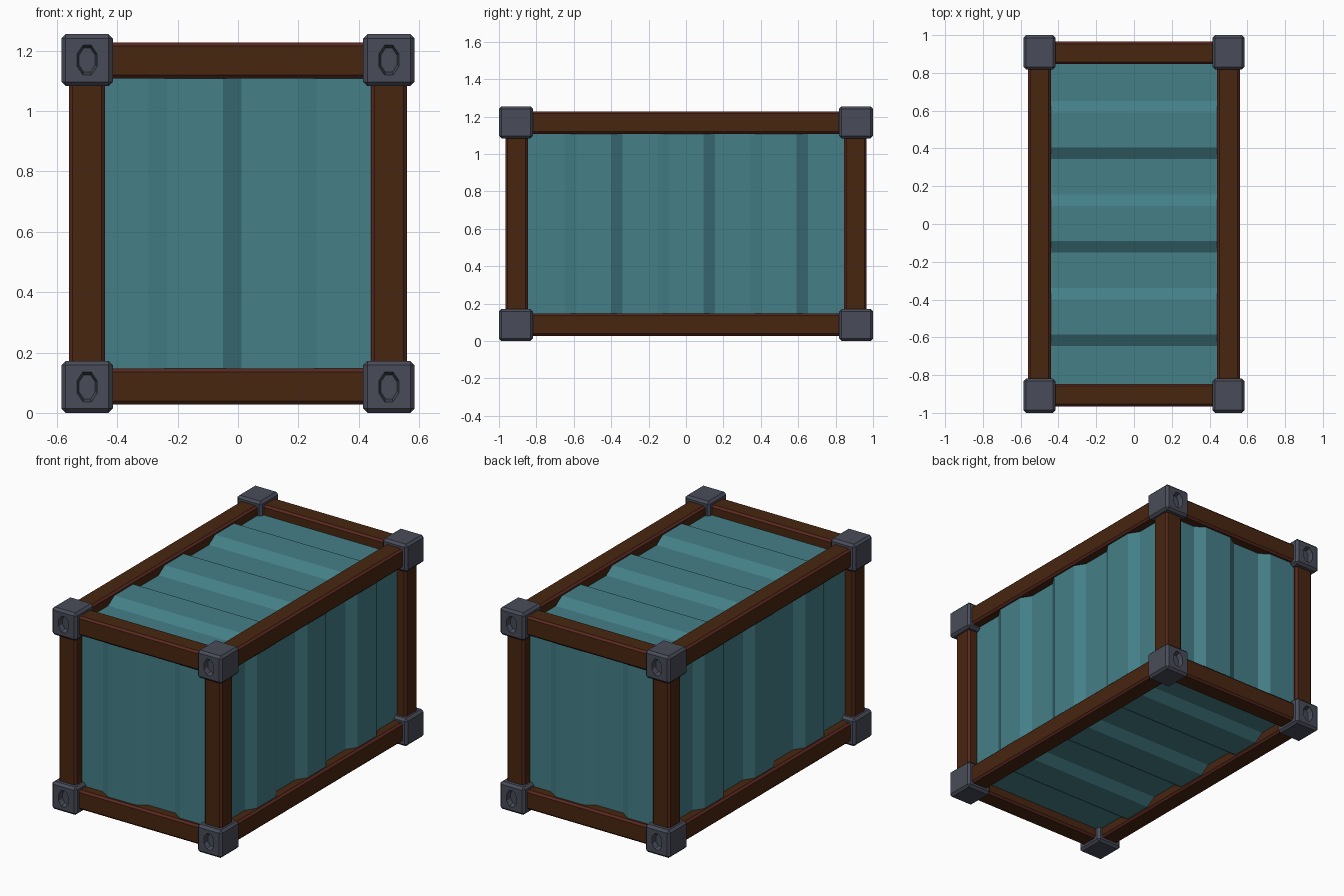
import bpy, bmesh, math
from mathutils import Vector

if "Cube" in bpy.data.objects:
    bpy.data.objects.remove(bpy.data.objects["Cube"])

HX, HY, HZ = 0.5, 0.906, 0.54      # frame centre lines from the box centre
CZ = 0.6275                        # height of the box centre


def material(name, rgb):
    m = bpy.data.materials.new(name)
    m.diffuse_color = (*rgb, 1)
    m.use_nodes = True
    m.node_tree.nodes["Principled BSDF"].inputs["Base Color"].default_value = m.diffuse_color
    return m


TEAL = material("teal panel", (0.058, 0.212, 0.245))
BROWN = material("brown beam", (0.065, 0.019, 0.005))
RUST = material("rust red edge", (0.098, 0.021, 0.014))
SLATE = material("slate corner", (0.066, 0.071, 0.098))


def finish(bm, name, mats):
    me = bpy.data.meshes.new(name)
    bm.to_mesh(me)
    bm.free()
    for m in mats:
        me.materials.append(m)
    ob = bpy.data.objects.new(name, me)
    bpy.context.collection.objects.link(ob)
    return ob


def bevelled_box(centre, size, width):
    bm = bmesh.new()
    bmesh.ops.create_cube(bm, size=1)
    for v in bm.verts:
        v.co = Vector(centre) + Vector([a * b for a, b in zip(v.co, size)])
    bmesh.ops.bevel(bm, geom=bm.edges[:], offset=width, segments=1,
                    profile=0.5, affect='EDGES')
    bm.normal_update()
    return bm


# Frame beams: bevel strips are rust red, flat faces brown
def beam(name, centre, axis, length):
    size = [0.12, 0.12, 0.12]
    size[axis] = length
    bm = bevelled_box(centre, size, 0.012)
    for f in bm.faces:
        f.material_index = 0 if max(abs(c) for c in f.normal) > 0.99 else 1
    finish(bm, name, [BROWN, RUST])


for a in (-1, 1):
    for b in (-1, 1):
        beam("corner_post", (a * HX, b * HY, CZ), 2, 2 * HZ)
        beam("long_beam", (a * HX, 0, CZ + b * HZ), 1, 2 * HY)
        beam("end_beam", (0, a * HY, CZ + b * HZ), 0, 2 * HX)


# Corner castings with an eight-sided recess on the end face
def corner_block(sx, sy, sz):
    c = Vector((sx * 0.5, sy * 0.909, CZ + sz * 0.5415))
    bm = bevelled_box(c, (0.17, 0.182, 0.172), 0.014)
    face = max(bm.faces, key=lambda f: f.normal.y * sy)
    y = face.calc_center_median().y
    quad = sorted(face.verts, key=lambda v: math.atan2(v.co.z - c.z, v.co.x - c.x)
                  % (2 * math.pi))
    bmesh.ops.delete(bm, geom=[face], context='FACES_ONLY')

    def ring(scale, depth):
        out = []
        for k in range(8):
            t = math.radians(22.5 + 45 * k)
            out.append(bm.verts.new((c.x + 0.036 * scale * math.cos(t), y - sy * depth,
                                     c.z + 0.054 * scale * math.sin(t))))
        return out

    rim, floor = ring(1, 0), ring(0.8, 0.03)
    for k in range(4):
        bm.faces.new((quad[k], rim[2 * k + 1], rim[2 * k]))
        bm.faces.new((quad[k], quad[(k + 1) % 4], rim[(2 * k + 2) % 8], rim[2 * k + 1]))
    for k in range(8):
        n = (k + 1) % 8
        bm.faces.new((rim[k], rim[n], floor[n], floor[k]))
    bm.faces.new(floor)
    bmesh.ops.recalc_face_normals(bm, faces=bm.faces[:])
    finish(bm, "corner_block", [SLATE])


for sx in (-1, 1):
    for sy in (-1, 1):
        for sz in (-1, 1):
            corner_block(sx, sy, sz)


# Corrugated panels: trapezoid ribs along t, extruded across, facing outwards
RIB = 0.04


def panel(name, along, outward, distance, half_len, half_width, ribs):
    t, n = Vector(along), Vector(outward)
    w = n.cross(t)
    pts = [(-half_len, 0)]
    for r in ribs:
        pts += [(r - 0.154, 0), (r - 0.0925, RIB), (r + 0.0925, RIB), (r + 0.154, 0)]
    pts = [p for p in pts if p[0] < half_len - 0.001]
    pts.append((half_len, pts[-1][1]))
    bm = bmesh.new()
    rows = []
    for a, h in pts:
        base = Vector((0, 0, CZ)) + t * a + n * (distance + h)
        rows.append([bm.verts.new(base + w * s * half_width) for s in (-1, 1)])
    for p, q in zip(rows, rows[1:]):
        bm.faces.new((p[0], q[0], q[1], p[1]))
    bm.normal_update()
    finish(bm, name, [TEAL])


LONG = (-0.493, 0.002, 0.497)
SHORT = (-0.1425, 0.3525)
panel("roof_panel", (0, 1, 0), (0, 0, 1), HZ, HY, HX, LONG)
panel("floor_panel", (0, 1, 0), (0, 0, -1), HZ, HY, HX, LONG)
panel("right_panel", (0, 1, 0), (1, 0, 0), HX, HY, HZ, LONG)
panel("left_panel", (0, 1, 0), (-1, 0, 0), HX, HY, HZ, LONG)
panel("front_panel", (1, 0, 0), (0, -1, 0), HY - 0.004, HX, HZ, SHORT)
panel("back_panel", (-1, 0, 0), (0, 1, 0), HY - 0.004, HX, HZ, SHORT)
